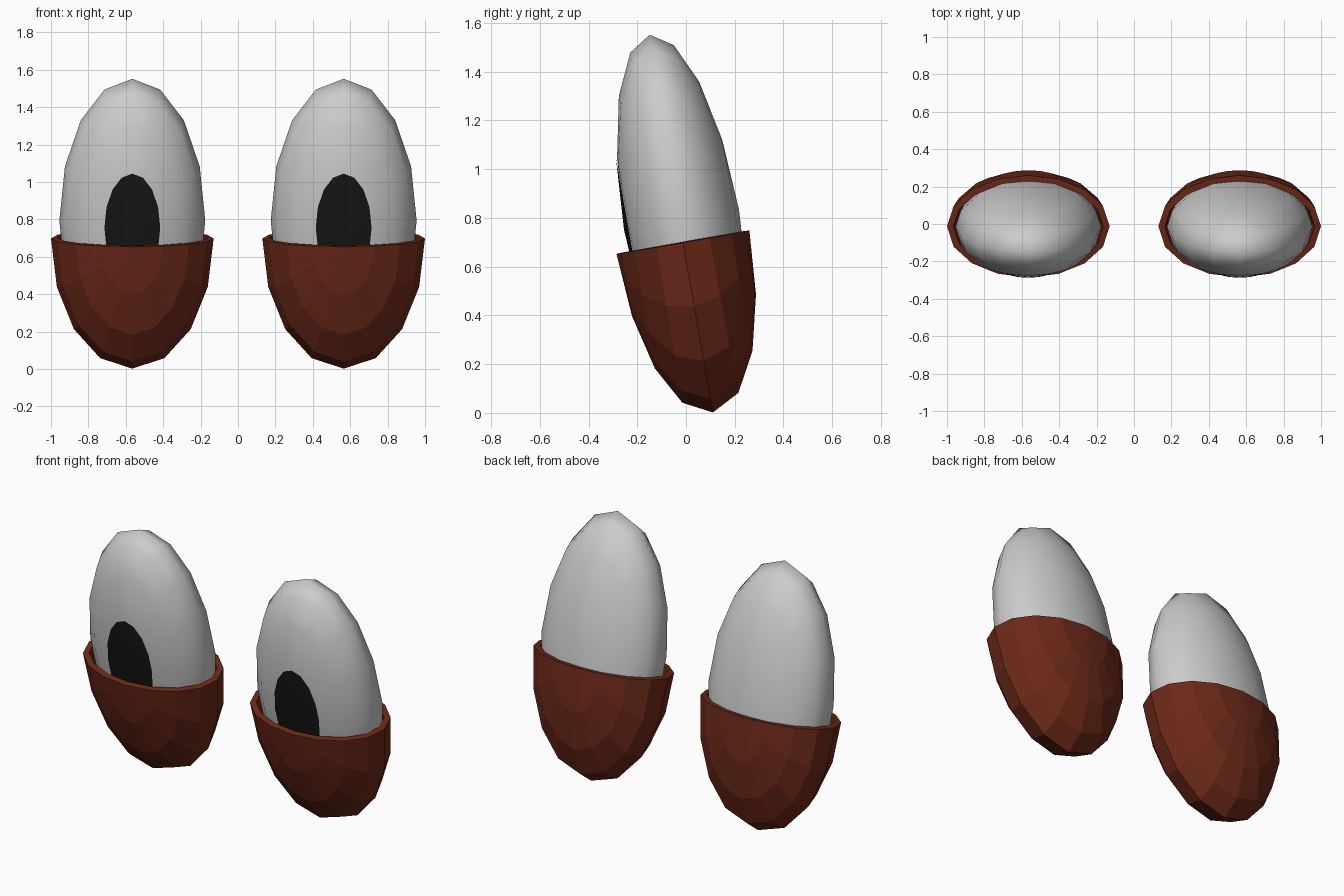
import bpy, bmesh
from math import radians
from mathutils import Matrix

if "Cube" in bpy.data.objects:
    bpy.data.objects.remove(bpy.data.objects["Cube"])

TILT = radians(10)


def material(name, rgb):
    m = bpy.data.materials.new(name)
    m.diffuse_color = (*rgb, 1)
    m.use_nodes = True
    m.node_tree.nodes["Principled BSDF"].inputs["Base Color"].default_value = m.diffuse_color
    return m


def ellipsoid(name, radii, keep=None, mat=None, smooth=True):
    """Sphere with its poles on the front/back axis, trimmed to the verts that pass keep()."""
    bm = bmesh.new()
    bmesh.ops.create_uvsphere(bm, u_segments=16, v_segments=8, radius=1)
    bmesh.ops.rotate(bm, verts=bm.verts, matrix=Matrix.Rotation(radians(90), 3, 'X'))
    if keep:
        bmesh.ops.delete(bm, geom=[v for v in bm.verts if not keep(v.co)], context='VERTS')
    bmesh.ops.scale(bm, verts=bm.verts, vec=radii)
    for f in bm.faces:
        f.smooth = smooth
    bmesh.ops.recalc_face_normals(bm, faces=bm.faces)
    # an open cap may come out inverted: make it face away from the centre
    if sum(f.normal.dot(f.calc_center_median()) for f in bm.faces) < 0:
        bmesh.ops.reverse_faces(bm, faces=bm.faces)
    me = bpy.data.meshes.new(name)
    bm.to_mesh(me)
    bm.free()
    if mat:
        me.materials.append(mat)
    return me


def place(name, mesh, loc):
    ob = bpy.data.objects.new(name, mesh)
    ob.location = loc
    ob.rotation_euler.x = TILT
    bpy.context.collection.objects.link(ob)
    return ob


brown = material("lid_brown", (0.15, 0.022, 0.009))
black = material("pupil_black", (0.008, 0.008, 0.008))

# Eyeball, front cap used as pupil, and lower half used as lid
eye = ellipsoid("eyeball", (0.39, 0.237, 0.77))
pupil = ellipsoid("pupil", (0.39, 0.242, 0.77), lambda c: c.y < -0.9, black)
lid = ellipsoid("lower_lid", (0.40, 0.242, 0.676), lambda c: c.z < 0.01, brown, False)

for side, x in (("left", -0.565), ("right", 0.565)):
    place(f"eyeball_{side}", eye, (x, -0.016, 0.793))
    place(f"pupil_{side}", pupil, (x, -0.016, 0.793))
    ob = place(f"lower_lid_{side}", lid, (x, -0.013, 0.702))
    # Lid thickness grows outward
    mod = ob.modifiers.new("thickness", 'SOLIDIFY')
    mod.thickness = 0.035
    mod.offset = 1
